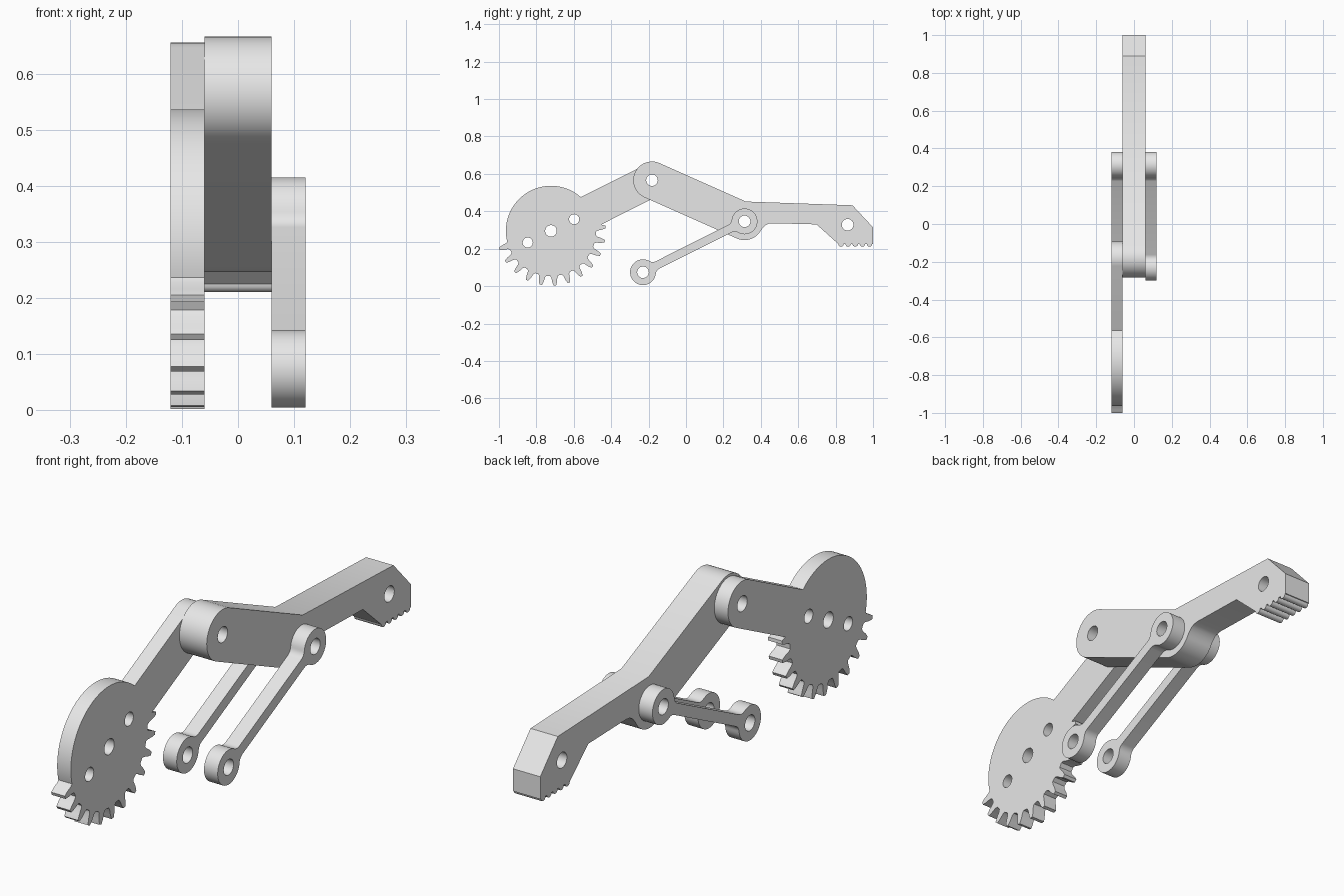
import bpy
import bmesh
from math import sin, cos, radians, degrees, atan2, sqrt, hypot

if "Cube" in bpy.data.objects:
    bpy.data.objects.remove(bpy.data.objects["Cube"], do_unlink=True)

grey = bpy.data.materials.new("light grey")
grey.use_nodes = True
grey.diffuse_color = (0.8, 0.8, 0.8, 1)
grey.node_tree.nodes["Principled BSDF"].inputs["Base Color"].default_value = (0.8, 0.8, 0.8, 1)

# Shared joints, as (y, z)
GEAR = (-0.722, 0.295)
KNUCKLE = (-0.182, 0.566)
ELBOW = (0.313, 0.346)
LINK_FOOT = (-0.23, 0.074)
TIP_HOLE = (0.864, 0.328)
HOLE = 0.031


def polar(r, a, c=(0, 0)):
    return (c[0] + r * cos(radians(a)), c[1] + r * sin(radians(a)))


def arc(c, r, a0, a1, n=24):
    return [polar(r, a0 + (a1 - a0) * i / n, c) for i in range(n + 1)]


def place(points, origin, target):
    """Move local points so that +u runs from origin to target."""
    a = atan2(target[1] - origin[1], target[0] - origin[0])
    return [(origin[0] + u * cos(a) - v * sin(a),
             origin[1] + u * sin(a) + v * cos(a)) for u, v in points]


def plate(name, outline, holes, x, half):
    """Extrude a side profile with round holes into a plate centred on x."""
    curve = bpy.data.curves.new(name, 'CURVE')
    curve.dimensions = '2D'
    curve.fill_mode = 'BOTH'
    curve.extrude = half
    for pts in [outline] + [arc(c, r, 0, 348.75, 31) for c, r in holes]:
        s = curve.splines.new('POLY')
        s.points.add(len(pts) - 1)
        for p, (u, v) in zip(s.points, pts):
            p.co = (u, v, 0, 1)
        s.use_cyclic_u = True
    ob = bpy.data.objects.new(name, curve)
    bpy.context.collection.objects.link(ob)
    ob.rotation_euler = (radians(90), 0, radians(90))
    ob.location.x = x
    bpy.ops.object.select_all(action='DESELECT')
    ob.select_set(True)
    bpy.context.view_layer.objects.active = ob
    bpy.ops.object.convert(target='MESH')
    ob = bpy.context.object
    bm = bmesh.new()
    bm.from_mesh(ob.data)
    bmesh.ops.remove_doubles(bm, verts=bm.verts, dist=0.0002)
    bmesh.ops.recalc_face_normals(bm, faces=bm.faces)
    bm.to_mesh(ob.data)
    bm.free()
    ob.data.materials.clear()
    ob.data.materials.append(grey)
    bpy.ops.object.shade_smooth_by_angle(angle=radians(30))
    return ob


# Sector gear with crank arm
length = hypot(KNUCKLE[0] - GEAR[0], KNUCKLE[1] - GEAR[1])
root, tip, half_arm = 0.241, 0.293, 0.09
tooth = [(-5.2, root), (-3.7, 0.25), (-2.6, 0.275), (-1.3, tip)]
tooth += [(-a, r) for a, r in reversed(tooth)]
gear = arc((length, 0), half_arm, -90, 90) + arc((0, 0), root, 22, 165, 48)
for k in range(12):
    shape = tooth if k < 11 else tooth[:5]
    gear += [polar(r, 172.5 + 15 * k + a) for a, r in shape]
gear.append((0.255, -half_arm))
pin = 0.139
gear_holes = place([(0, 0), (pin, 0), (-pin, 0), (length, 0)], GEAR, KNUCKLE)
plate("sector_gear_arm", place(gear, GEAR, KNUCKLE),
      list(zip(gear_holes, (HOLE, 0.027, 0.027, HOLE))), -0.09, 0.03)

# Bent jaw with a serrated tip
jaw = arc(KNUCKLE, 0.1, 66, 246) + arc(ELBOW, 0.1, 246, 333, 14)
jaw += [(0.412, 0.313), (0.425, 0.326), (0.44, 0.333), (0.46, 0.336), (0.698, 0.33)]
pitch = 0.038
for k in range(5):
    jaw += arc((0.829 + pitch * k, 0.225), 0.0145, 180, 360, 8)
jaw += [(1.0, 0.225), (1.0, 0.314), (0.89, 0.432), (0.32, 0.452)]
plate("jaw", jaw, [(KNUCKLE, HOLE), (ELBOW, HOLE), (TIP_HOLE, HOLE)], 0, 0.06)

# Pair of links with filleted eyes, one on each side
span = hypot(ELBOW[0] - LINK_FOOT[0], ELBOW[1] - LINK_FOOT[1])
eye, bar, fillet = 0.069, 0.022, 0.035
v = bar + fillet
u = sqrt((eye + fillet) ** 2 - v ** 2)
a = degrees(atan2(v, u))
quarter = arc((u, v), fillet, 270, 180 + a, 6) + arc((0, 0), eye, a, 180, 20)
half_link = quarter + [(p, -q) for p, q in reversed(quarter[:-1])]
link = half_link + [(span - p, -q) for p, q in half_link]
for side, x in (("left", 0.09), ("right", -0.09)):
    plate(side + "_link", place(link, LINK_FOOT, ELBOW),
          [(LINK_FOOT, HOLE), (ELBOW, HOLE)], x, 0.03)
